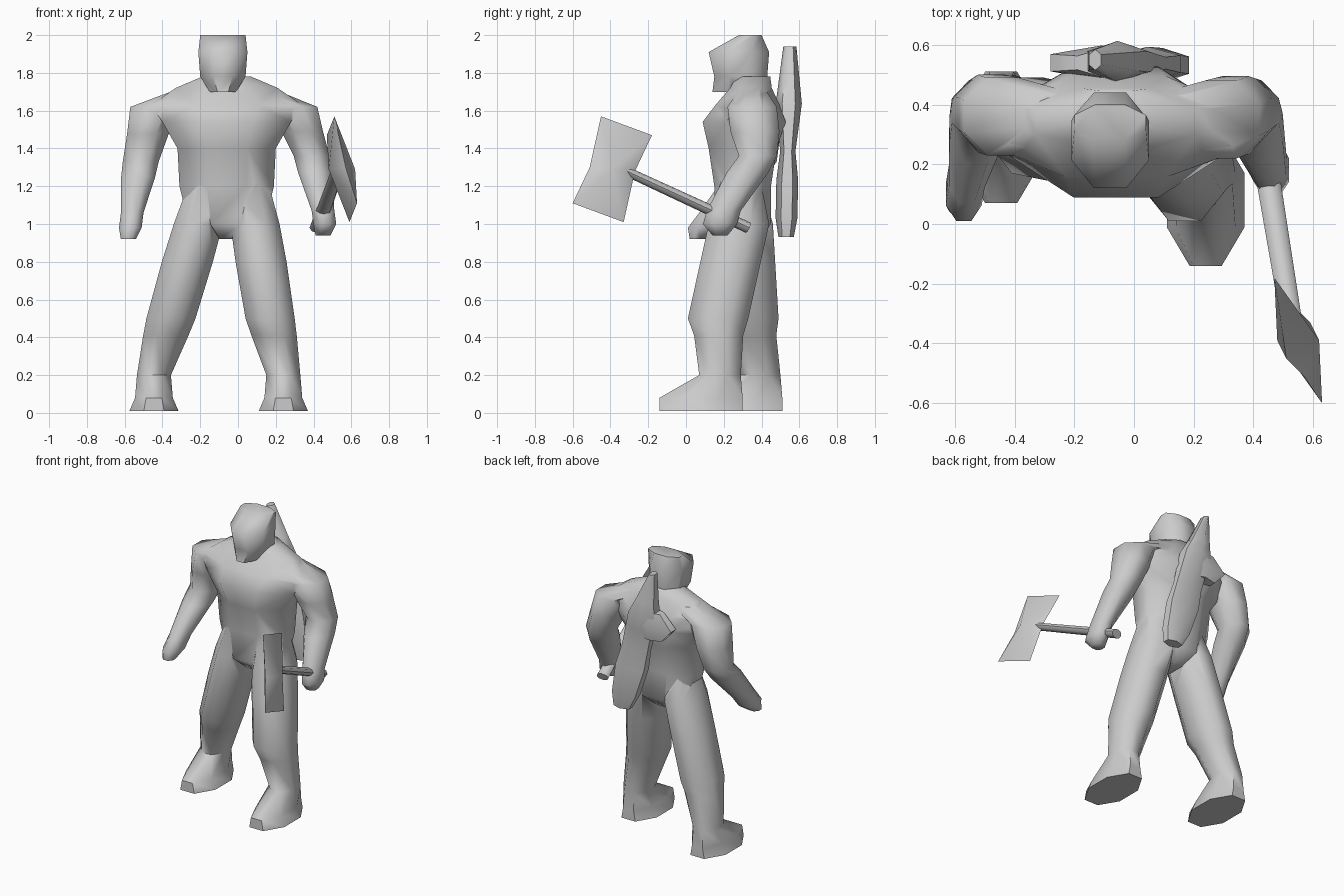
import bpy, bmesh, math
from mathutils import Vector

default_cube = bpy.data.objects.get("Cube")
if default_cube:
    bpy.data.objects.remove(default_cube, do_unlink=True)

clay = bpy.data.materials.new("plain grey")
clay.use_nodes = True
clay.diffuse_color = (.6, .6, .6, 1)
shader = clay.node_tree.nodes["Principled BSDF"]
shader.inputs["Base Color"].default_value = clay.diffuse_color


def smooth(part, sharp_angle):
    bpy.ops.object.select_all(action='DESELECT')
    bpy.context.view_layer.objects.active = part
    part.select_set(True)
    bpy.ops.object.shade_smooth_by_angle(angle=math.radians(sharp_angle))


def finish(name, bm, sharp_angle=60):
    """Turn a bmesh into a smooth-shaded grey object."""
    bmesh.ops.recalc_face_normals(bm, faces=bm.faces)
    mesh = bpy.data.meshes.new(name)
    bm.to_mesh(mesh)
    bm.free()
    mesh.materials.append(clay)
    part = bpy.data.objects.new(name, mesh)
    bpy.context.collection.objects.link(part)
    smooth(part, sharp_angle)
    return part


def loft(name, sections, sides=8):
    """Skin level rings, each given as centre, half width, half depth."""
    bm = bmesh.new()
    rings = []
    step = math.tau / sides
    flat = math.cos(step / 2)
    for centre, width, depth in sections:
        ring = []
        for side in range(sides):
            angle = (side + .5) * step
            offset = Vector((width * math.cos(angle), depth * math.sin(angle), 0))
            ring.append(bm.verts.new(centre + offset / flat))
        rings.append(ring)
    for lower, upper in zip(rings, rings[1:]):
        for side in range(sides):
            following = (side + 1) % sides
            bm.faces.new((lower[side], lower[following], upper[following], upper[side]))
    bm.faces.new(rings[0])
    bm.faces.new(rings[-1])
    return finish(name, bm)


def arm(name, shoulder, elbow, wrist, knuckles, fingertips):
    shoulder, elbow, wrist = Vector(shoulder), Vector(elbow), Vector(wrist)
    neck = Vector((-.06, .35, 1.77))
    return loft(name, [
        (shoulder.lerp(neck, .52), .12, .08),
        (shoulder, .13, .13),
        (shoulder.lerp(elbow, .5), .11, .13),
        (elbow, .095, .1),
        (elbow.lerp(wrist, .3), .09, .11),
        (wrist, .06, .09),
        (Vector(knuckles), .06, .09),
        (Vector(fingertips), .04, .04)])


def leg(name, hip, knee, ankle):
    hip, knee, ankle = Vector(hip), Vector(knee), Vector(ankle)
    waist = Vector((hip.x * .8, .29, 1.25))
    toe_cap = ankle + Vector((0, -.1, -.12))
    sole = ankle + Vector((0, -.1, -.19))
    return loft(name, [
        (waist, .08, .1),
        (hip, .13, .16),
        (hip.lerp(knee, .4), .135, .16),
        (knee, .13, .16),
        (knee.lerp(ankle, .3), .12, .13),
        (ankle, .09, .11),
        (toe_cap, .1, .22),
        (sole, .13, .22)])


# Torso, leaning back above the chest
torso_profile = [(.92, .07, .07), (1, .2, .15), (1.2, .25, .15), (1.4, .26, .18),
                 (1.54, .34, .22), (1.63, .4, .17), (1.72, .27, .11), (1.78, .13, .09)]
body = loft("body", [(Vector((-.06, .3 + max(0, z - 1.5) / 5, z)), width, depth)
                     for z, width, depth in torso_profile])

# Head, with a narrow chin and a crown sloping up to the back
head_profile = [(1.7, .28, .07, .14), (1.78, .29, .12, .14),
                (1.91, .28, .13, .16), (2, .34, .12, .06)]
head = loft("head", [(Vector((-.08, y, z)), width, depth)
                     for z, y, width, depth in head_profile])

# Limbs in mid stride
left_arm = arm("left_arm", (.29, .35, 1.62), (.39, .38, 1.36), (.45, .2, 1.07),
               (.46, .18, 1), (.45, .18, .94))
right_arm = arm("right_arm", (-.44, .36, 1.62), (-.515, .38, 1.33), (-.56, .16, 1.06),
                (-.57, .1, .98), (-.58, .06, .92))
left_leg = leg("left_leg", (.09, .28, 1), (.17, .17, .5), (.24, .18, .2))
right_leg = leg("right_leg", (-.21, .3, 1), (-.355, .33, .5), (-.445, .39, .2))

# Fuse the figure into a single skin
for part in (head, left_arm, right_arm, left_leg, right_leg):
    union = body.modifiers.new("union", 'BOOLEAN')
    union.operation = 'UNION'
    union.solver = 'EXACT'
    union.object = part
    bpy.context.view_layer.objects.active = body
    bpy.ops.object.modifier_apply(modifier=union.name)
    bpy.data.objects.remove(part, do_unlink=True)
smooth(body, 65)

# Axe handle, an oval rod running through the left fist
butt, tip = Vector((.42, .33, .98)), Vector((.53, -.34, 1.29))
shaft = tip - butt
bm = bmesh.new()
bmesh.ops.create_cone(bm, cap_ends=True, segments=8, radius1=.03, radius2=.025,
                      depth=shaft.length)
bmesh.ops.scale(bm, vec=(1.4, 1, 1), verts=bm.verts)
placement = shaft.to_track_quat('Z', 'Y').to_matrix().to_4x4()
placement.translation = (butt + tip) / 2
bmesh.ops.transform(bm, matrix=placement, verts=bm.verts)
finish("axe_handle", bm)

# Axe head, a pinched outline repeated by point symmetry, with a ridge on each face
middle = Vector((.55, -.39, 1.29))
half_outline = [Vector((-.04, -.06, .28)), Vector((-.08, .21, .18)), Vector((-.02, .12, -.01))]
ridge = Vector((.07, 0, 0))
bm = bmesh.new()
rim = [bm.verts.new(middle + turn * corner) for turn in (1, -1) for corner in half_outline]
for peak_position in (middle + ridge, middle - ridge):
    peak = bm.verts.new(peak_position)
    for corner, previous in zip(rim, rim[-1:] + rim):
        bm.faces.new((previous, corner, peak))
finish("axe_head", bm, sharp_angle=40)

# Sheathed sword, slanting across the back
sheath_end, pommel = Vector((.12, .53, .93)), Vector((-.13, .55, 1.94))


def sword_part(name, profile):
    loft(name, [(sheath_end.lerp(pommel, along), width, depth)
                for along, width, depth in profile], sides=6)


sword_part("sword", [(0, .06, .035), (.1, .09, .05), (.3, .11, .05), (.45, .1, .035),
                     (.6, .1, .05), (.7, .1, .06), (.8, .07, .05), (1, .02, .03)])
loft("sword_guard", [(Vector((-.11, .54, z)), width, depth) for z, width, depth in
                     ((1.48, .09, .04), (1.57, .17, .05), (1.67, .08, .04))], sides=6)
